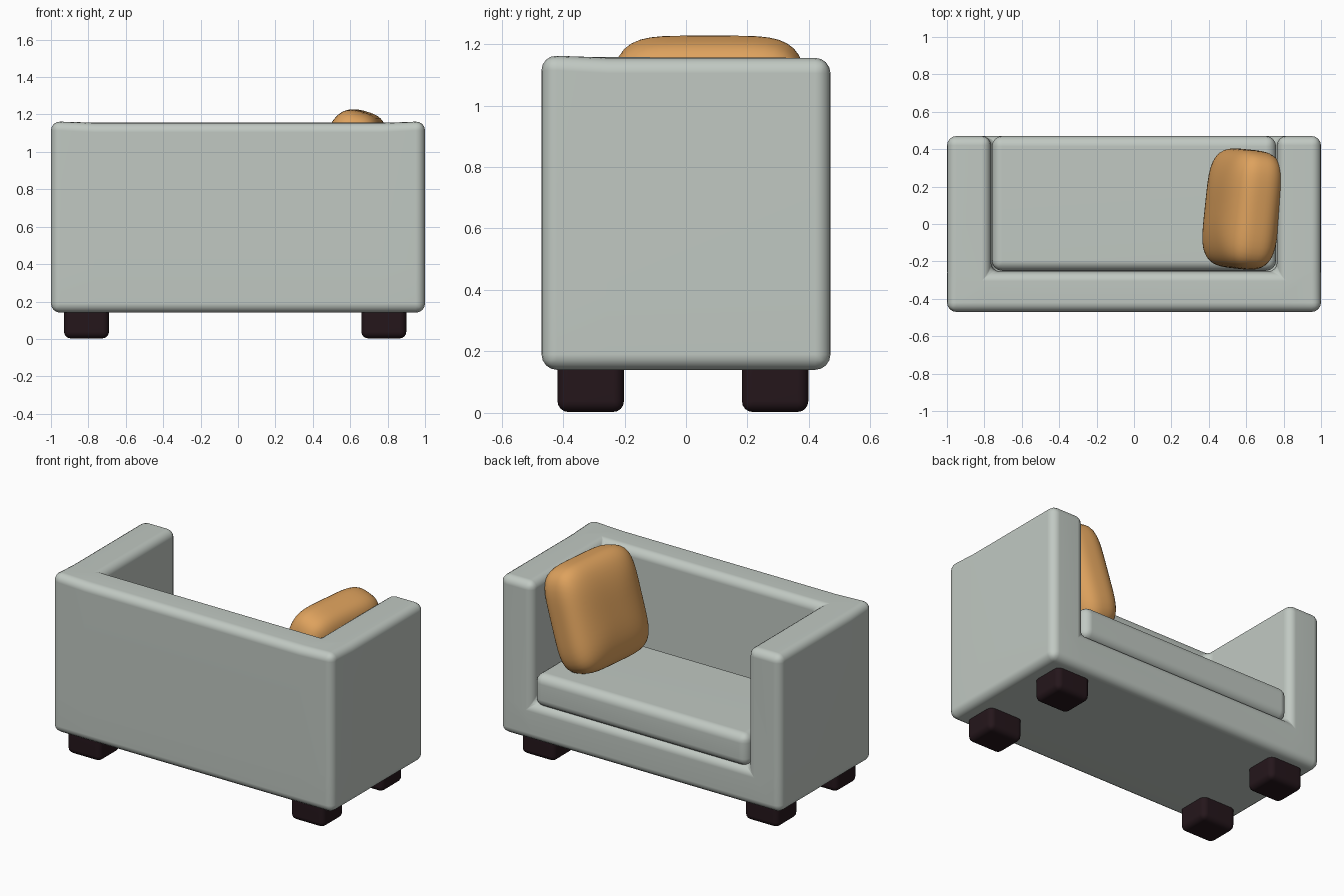
import bpy, bmesh
from math import radians
from mathutils import Vector
from itertools import product

if "Cube" in bpy.data.objects:
    bpy.data.objects.remove(bpy.data.objects["Cube"])


def material(name, color):
    m = bpy.data.materials.new(name)
    m.diffuse_color = (*color, 1)
    m.use_nodes = True
    m.node_tree.nodes["Principled BSDF"].inputs["Base Color"].default_value = m.diffuse_color
    return m


fabric = material("pale_fabric", (0.53, 0.58, 0.54))
wood = material("dark_wood", (0.018, 0.008, 0.011))
orange = material("orange_fabric", (0.73, 0.36, 0.11))


def finish(name, bm, mat, bevel=0.0, segments=4):
    bmesh.ops.recalc_face_normals(bm, faces=bm.faces[:])
    me = bpy.data.meshes.new(name)
    bm.to_mesh(me)
    bm.free()
    for p in me.polygons:
        p.use_smooth = True
    me.materials.append(mat)
    ob = bpy.data.objects.new(name, me)
    bpy.context.collection.objects.link(ob)
    if bevel:
        b = ob.modifiers.new("round_edges", 'BEVEL')
        b.width, b.segments, b.limit_method = bevel, segments, 'ANGLE'
        b.angle_limit = radians(40)
        ob.modifiers.new("normals", 'WEIGHTED_NORMAL')
    return ob


def rounded_box(name, lo, hi, mat, bevel):
    bm = bmesh.new()
    bmesh.ops.create_cube(bm, size=1)
    lo, hi = Vector(lo), Vector(hi)
    for v in bm.verts:
        v.co = (lo + hi) / 2 + v.co * (hi - lo)
    return finish(name, bm, mat, bevel)


# Sofa body: block grid with the seat recess left out
grid = ((-1, -0.765, 0.765, 1), (-0.47, -0.255, 0.47), (0.14, 0.38, 1.155))
solid = set(product(range(3), range(2), range(2))) - {(1, 1, 1)}
bm = bmesh.new()
verts = {}
for i in product(range(4), range(3), range(3)):
    co = [grid[a][i[a]] for a in range(3)]
    if i[0] in (0, 3) and i[1] == 0 and i[2] == 2:
        co[2] += 0.012                      # slightly raised back corners
    verts[i] = bm.verts.new(co)
for cell in solid:
    for axis, side in product(range(3), (0, 1)):
        near = list(cell)
        near[axis] += 2 * side - 1
        if tuple(near) in solid:
            continue
        u, w = [a for a in range(3) if a != axis]
        ring = []
        for du, dw in ((0, 0), (1, 0), (1, 1), (0, 1)):
            k = list(cell)
            k[axis] += side
            k[u] += du
            k[w] += dw
            ring.append(verts[tuple(k)])
        bm.faces.new(ring)
bmesh.ops.delete(bm, geom=[v for v in bm.verts if not v.link_faces], context='VERTS')
finish("sofa_body", bm, fabric, 0.05)

# Seat cushion
rounded_box("seat_cushion", (-0.76, -0.25, 0.37), (0.76, 0.47, 0.58), fabric, 0.055)

# Four block legs
for i, (x, y) in enumerate(product((-0.81, 0.78), (-0.31, 0.29))):
    rounded_box(f"leg_{i + 1}", (x - 0.12, y - 0.108, 0.003),
                (x + 0.12, y + 0.108, 0.19), wood, 0.035)

# Leaning pillow: a subdivided cube pushed onto a soft square form
bm = bmesh.new()
bmesh.ops.create_cube(bm, size=2)
bmesh.ops.subdivide_edges(bm, edges=bm.edges[:], cuts=15, use_grid_fill=True)
for v in bm.verts:
    x, y, z = (abs(c) for c in v.co)
    r = ((y ** 5 + z ** 5) ** (3 / 5) + x ** 3) ** (1 / 3)
    v.co = Vector((v.co.x * 0.16, v.co.y * 0.32, v.co.z * 0.335)) / r
pillow = finish("pillow", bm, orange)
pillow.location = (0.58, 0.08, 0.895)
pillow.rotation_euler = (0, radians(17), radians(-6))
